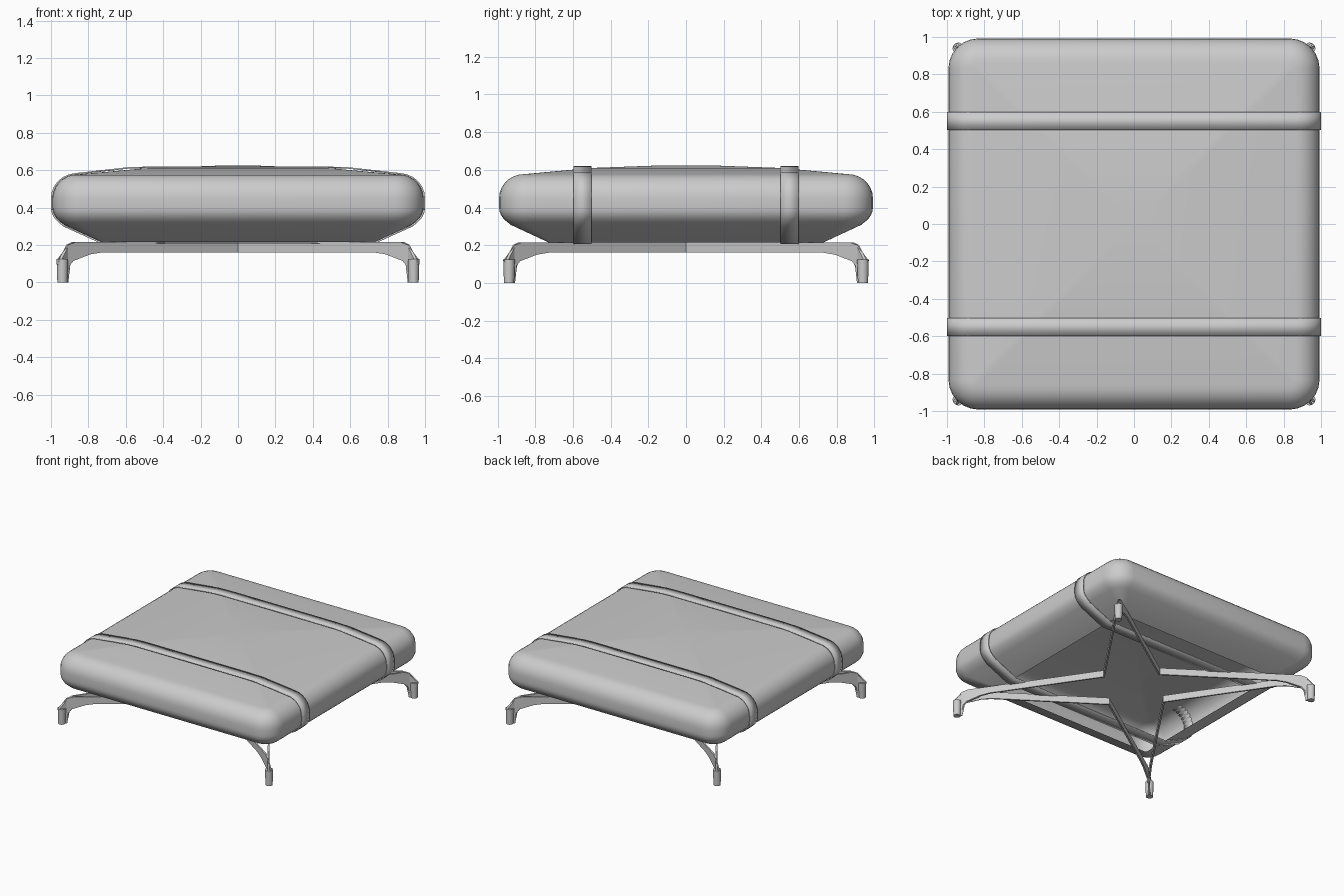
import bpy, bmesh, math
from mathutils import Matrix

cube = bpy.data.objects.get("Cube")
if cube:
    bpy.data.objects.remove(cube, do_unlink=True)

grey = bpy.data.materials.new("light grey")
grey.use_nodes = True
grey.diffuse_color = (0.6, 0.6, 0.6, 1)
grey.node_tree.nodes["Principled BSDF"].inputs["Base Color"].default_value = (0.6, 0.6, 0.6, 1)


def finish(name, bm, angle=35):
    """Turn a bmesh into a named, shaded object."""
    bmesh.ops.recalc_face_normals(bm, faces=bm.faces)
    mesh = bpy.data.meshes.new(name)
    bm.to_mesh(mesh)
    bm.free()
    mesh.materials.append(grey)
    obj = bpy.data.objects.new(name, mesh)
    bpy.context.collection.objects.link(obj)
    bpy.ops.object.select_all(action="DESELECT")
    obj.select_set(True)
    bpy.context.view_layer.objects.active = obj
    bpy.ops.object.shade_smooth_by_angle(angle=math.radians(angle))
    return obj


def arc(cx, cz, rx, rz, start, end, steps):
    """Points on an elliptical arc, angles in degrees."""
    angles = [math.radians(start + (end - start) * i / steps) for i in range(steps + 1)]
    return [(cx + rx * math.cos(a), cz + rz * math.sin(a)) for a in angles]


def rounded_square(half, radius, steps=6):
    points = []
    for q, (sx, sy) in enumerate([(1, 1), (-1, 1), (-1, -1), (1, -1)]):
        c = half - radius
        points += arc(sx * c, sy * c, radius, radius, q * 90, q * 90 + 90, steps)
    return points


# Cushion shell: rounded square rings, open underneath, with a shallow hipped dome
EDGE = 0.992
profile = [(0.73, 0.215), (0.93, 0.308)]
profile += arc(0.87, 0.40, EDGE - 0.87, 0.10, -45, 0, 4)
profile += arc(0.86, 0.45, EDGE - 0.86, 0.127, 0, 90, 7)
profile += [(0.5, 0.61), (0.12, 0.624)]

bm = bmesh.new()
rings = []
for half, z in profile:
    radius = max(0.02, 0.16 - (EDGE - half))
    rings.append([bm.verts.new((x, y, z)) for x, y in rounded_square(half, radius)])
for low, high in zip(rings, rings[1:]):
    for i in range(len(low)):
        j = (i + 1) % len(low)
        bm.faces.new((low[i], low[j], high[j], high[i]))
bm.faces.new(rings[-1])
finish("cushion", bm)

# Two straps wrapped right around the cushion
GAP = 0.008
half_loop = [(0.73, 0.215 - GAP), (0.935, 0.308 - GAP)]
half_loop += arc(0.87, 0.40, 1 - 0.87, 0.10 + GAP, -45, 0, 4)
half_loop += arc(0.86, 0.45, 1 - 0.86, 0.127 + GAP, 0, 85, 6)
half_loop += [(0.58, 0.617), (0.45, 0.62)]
loop = half_loop + [(-x, z) for x, z in reversed(half_loop)]
for name, y in (("front_strap", -0.55), ("back_strap", 0.55)):
    bm = bmesh.new()
    sides = [[bm.verts.new((x, y + d, z)) for x, z in loop] for d in (-0.048, 0.048)]
    for i in range(len(loop)):
        j = (i + 1) % len(loop)
        bm.faces.new((sides[0][i], sides[0][j], sides[1][j], sides[1][i]))
    strap = finish(name, bm)
    thick = strap.modifiers.new("thickness", "SOLIDIFY")
    thick.thickness = 0.008
    thick.offset = -1

# Leg frame: four V shaped plate walls whose ends meet in pairs at the feet
wall = [(0, 0.215), (0.87, 0.215), (0.91, 0.2), (0.965, 0.125), (0.96, 0),
        (0.915, 0), (0.9, 0.09), (0.88, 0.115), (0.79, 0.15), (0.73, 0.16), (0, 0.16)]
for turn, side in enumerate(("front", "left", "back", "right")):
    spin = Matrix.Rotation(turn * math.pi / 2, 3, "Z")
    bm = bmesh.new()
    for mirror in (1, -1):
        face = bm.faces.new([bm.verts.new((mirror * x, -0.3 - 0.68 * x, z)) for x, z in wall])
        extruded = bmesh.ops.extrude_face_region(bm, geom=[face])["geom"]
        moved = [g for g in extruded if isinstance(g, bmesh.types.BMVert)]
        bmesh.ops.translate(bm, verts=moved, vec=(0, 0.015, 0))
    bmesh.ops.rotate(bm, verts=bm.verts, cent=(0, 0, 0), matrix=spin)
    finish(side + "_leg_wall", bm, 20)

    # Small rounded foot at the corner
    bm = bmesh.new()
    bmesh.ops.create_cone(bm, cap_ends=True, segments=16, radius1=0.027, radius2=0.031,
                          depth=0.125, matrix=Matrix.Translation((0.939, -0.939, 0.0625)))
    bmesh.ops.rotate(bm, verts=bm.verts, cent=(0, 0, 0), matrix=spin)
    finish("foot_" + str(turn + 1), bm)
